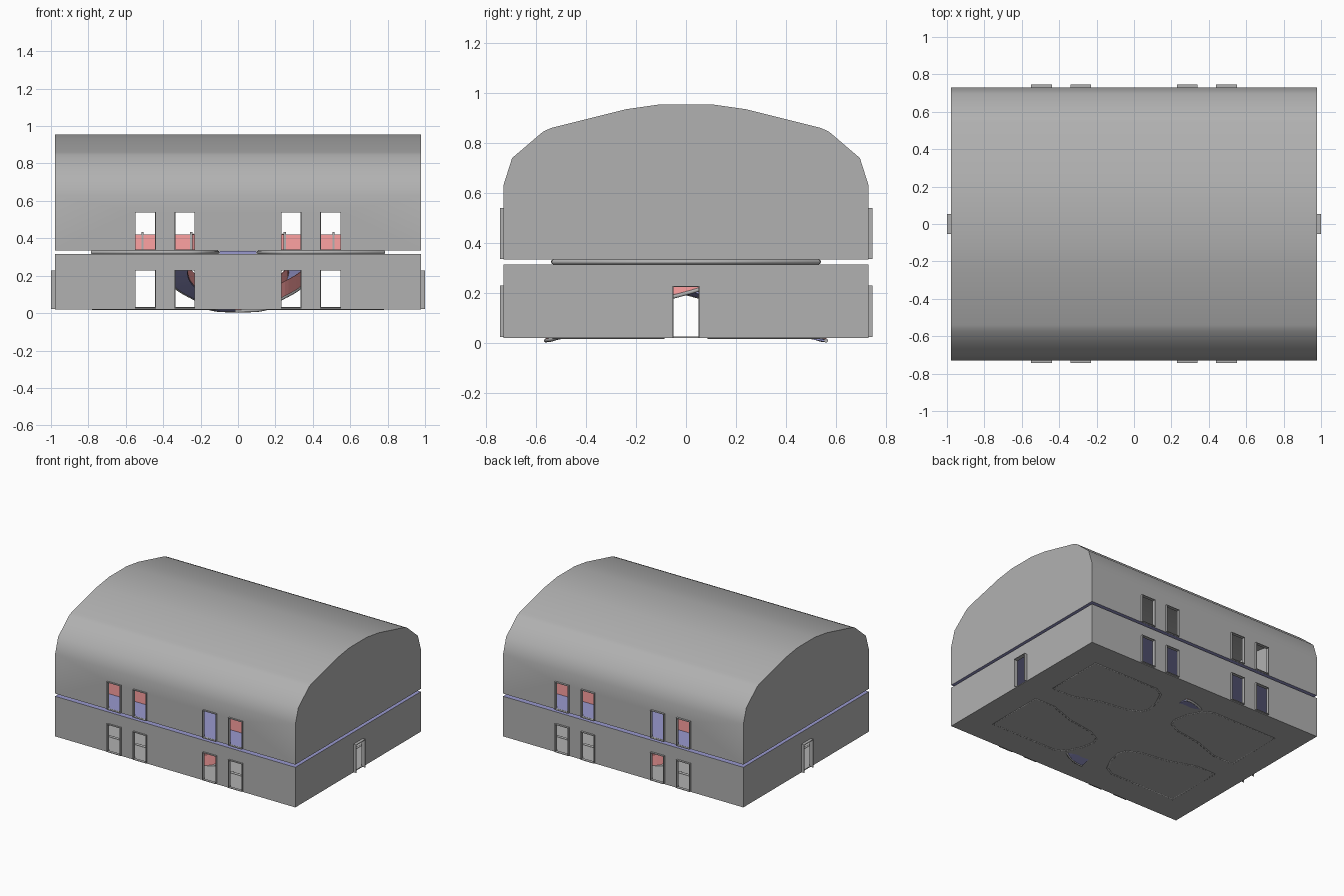
import bpy, bmesh, math

if "Cube" in bpy.data.objects:
    bpy.data.objects.remove(bpy.data.objects["Cube"])

def material(name, rgb):
    m = bpy.data.materials.new(name)
    m.diffuse_color = (*rgb, 1)
    m.use_nodes = True
    m.node_tree.nodes["Principled BSDF"].inputs["Base Color"].default_value = m.diffuse_color
    return m

blue = material("blue_floor", (0.32, 0.32, 0.62))
red = material("red_panel", (1.0, 0.36, 0.36))
grey = material("grey", (0.44, 0.44, 0.44))

def mesh_object(name, verts, faces, mats=(grey,), solid=0):
    me = bpy.data.meshes.new(name)
    me.from_pydata(verts, [], faces)
    for m in mats:
        me.materials.append(m)
    ob = bpy.data.objects.new(name, me)
    bpy.context.collection.objects.link(ob)
    if solid:
        mod = ob.modifiers.new("thickness", 'SOLIDIFY')
        mod.thickness = solid
        mod.offset = 0
    return ob

def boxes(name, spans, mats=(grey,)):
    verts, faces = [], []
    for x0, x1, y0, y1, z0, z1 in spans:
        b = len(verts)
        verts += [(x, y, z) for z in (z0, z1)
                  for x, y in ((x0, y0), (x1, y0), (x1, y1), (x0, y1))]
        faces += [[b + i for i in f] for f in
                  ((3, 2, 1, 0), (4, 5, 6, 7), (0, 1, 5, 4), (1, 2, 6, 5), (2, 3, 7, 6), (3, 0, 4, 7))]
    return mesh_object(name, verts, faces, mats)

def tube(name, points, radius, cyclic=False):
    cu = bpy.data.curves.new(name, 'CURVE')
    cu.dimensions = '3D'
    cu.bevel_depth = radius
    cu.bevel_resolution = 2
    cu.use_fill_caps = True
    cu.materials.append(grey)
    sp = cu.splines.new('POLY')
    sp.points.add(len(points) - 1)
    for p, co in zip(sp.points, points):
        p.co = (*co, 1)
    sp.use_cyclic_u = cyclic
    ob = bpy.data.objects.new(name, cu)
    bpy.context.collection.objects.link(ob)
    return ob

def shell(name, profile, openings, blue_up):
    # profile in y,z extruded along x, hollowed, then cut by the openings
    n = len(profile)
    verts = [(x, y, z) for x in (-0.978, 0.978) for y, z in profile]
    faces = [list(range(n))[::-1], list(range(n, 2 * n))]
    faces += [[i, (i + 1) % n, n + (i + 1) % n, n + i] for i in range(n)]
    ob = mesh_object(name, verts, faces, (grey, blue))
    bm = bmesh.new()
    bm.from_mesh(ob.data)
    bmesh.ops.recalc_face_normals(bm, faces=bm.faces)
    for f in bm.faces:
        if f.normal.z * blue_up > 0.99:
            f.material_index = 1
    bm.to_mesh(ob.data)
    bm.free()
    s = ob.modifiers.new("hollow", 'SOLIDIFY')
    s.thickness = 0.005
    s.offset = -1
    cutter = boxes(name + "_cutter", openings)
    cutter.hide_render = True
    cut = ob.modifiers.new("openings", 'BOOLEAN')
    cut.operation = 'DIFFERENCE'
    cut.solver = 'EXACT'
    cut.object = cutter
    bpy.ops.object.select_all(action='DESELECT')
    bpy.context.view_layer.objects.active = ob
    ob.select_set(True)
    for mod in ("hollow", "openings"):
        bpy.ops.object.modifier_apply(modifier=mod)
    bpy.data.objects.remove(cutter)
    bpy.ops.object.shade_smooth_by_angle(angle=math.radians(35))
    return ob

# Window and door positions
window_x = [(-0.547, -0.443), (-0.335, -0.233), (0.233, 0.335), (0.443, 0.547)]
def window_cuts(z0, z1):
    return [(a, b, min(s * 0.70, s * 0.76), max(s * 0.70, s * 0.76), z0, z1)
            for a, b in window_x for s in (-1, 1)]
doors = [(min(s * 0.95, s * 1.02), max(s * 0.95, s * 1.02), -0.05, 0.05, 0.026, 0.224)
         for s in (-1, 1)]

# Lower storey and vaulted upper storey
shell("lower_storey", [(-0.73, 0.02), (0.73, 0.02), (0.73, 0.315), (-0.73, 0.315)],
      window_cuts(0.027, 0.227) + doors, 1)
half = [(0.73, 0.335), (0.73, 0.63), (0.695, 0.74), (0.572, 0.845), (0.54, 0.86),
        (0.24, 0.935), (0.1, 0.955)]
shell("upper_storey_and_vault", half + [(-y, z) for y, z in half[::-1]],
      window_cuts(0.341, 0.537), -1)

# Projecting frames around windows and doors
t = 0.004
frames = []
for z0, z1 in ((0.025, 0.227), (0.336, 0.537)):
    for a, b in window_x:
        for y0, y1 in ((-0.743, -0.722), (0.722, 0.745)):
            frames += [(a - t, a, y0, y1, z0, z1 + t), (b, b + t, y0, y1, z0, z1 + t),
                       (a, b, y0, y1, z1, z1 + t), (a, b, y0, y1, z0, z0 + t)]
boxes("window_frames", frames)
frames = []
for x0, x1 in ((-1.0, -0.97), (0.97, 1.0)):
    frames += [(x0, x1, -0.05 - t, -0.05, 0.021, 0.228), (x0, x1, 0.05, 0.05 + t, 0.021, 0.228),
               (x0, x1, -0.05, 0.05, 0.224, 0.228)]
boxes("door_frames", frames)

# Four curved rims on the ground floor
pen = [(0.78, 0.09), (0.62, 0.09), (0.42, 0.16), (0.22, 0.19), (0.13, 0.235),
       (0.11, 0.29), (0.13, 0.39), (0.18, 0.49), (0.25, 0.53), (0.78, 0.53)]
for sx in (-1, 1):
    for sy in (-1, 1):
        tube("ground_rim", [(sx * x, sy * y, 0.025) for x, y in pen], 0.008, True)

# Upper floor: a rim and red balustrade on each side, with posts
side = pen[5:]
side = side + [(x, -y) for x, y in side[::-1]]
posts = []
for sx in (-1, 1):
    pts = [(sx * x, y) for x, y in side]
    tube("upper_rim", [(x, y, 0.325) for x, y in pts], 0.01, True)
    n = len(pts)
    mesh_object("balustrade", [(x, y, z) for z in (0.33, 0.42) for x, y in pts],
                [(i, (i + 1) % n, n + (i + 1) % n, n + i) for i in range(n)], (red,), 0.004)
    for px in (0.25, 0.51, 0.78):
        for y in (-0.53, 0.53):
            posts.append((sx * px - 0.006, sx * px + 0.006, y - 0.006, y + 0.006, 0.335, 0.435))
boxes("balustrade_posts", posts)
boxes("bridge_deck", [(-0.1, 0.1, -0.3, 0.3, 0.317, 0.333)], (blue,))

# Two curved ramps, half a turn apart
keys = [(-0.04, 0.006), (0.3, 0.01), (0.46, 0.022), (0.69, 0.075), (1.23, 0.145),
        (1.57, 0.195), (2.0, 0.265), (2.45, 0.335)]
def height(a):
    for (a0, z0), (a1, z1) in zip(keys, keys[1:]):
        if a <= a1:
            return z0 + (z1 - z0) * (a - a0) / (a1 - a0)
    return keys[-1][1]

steps = 32
angles = [-0.04 + 2.49 * i / steps for i in range(steps + 1)]
for turn in (0, math.pi):
    def at(inset, a, dz):
        return ((0.37 - inset) * math.sin(a + turn), (inset - 0.56) * math.cos(a + turn),
                height(a) + dz)
    def strip(name, in0, z0, in1, z1, mat, thick):
        verts = [v for a in angles for v in (at(in0, a, z0), at(in1, a, z1))]
        mesh_object(name, verts, [(2 * i, 2 * i + 1, 2 * i + 3, 2 * i + 2) for i in range(steps)],
                    (mat,), thick)
    strip("ramp_deck", 0.1, 0.022, 0, 0.003, blue, 0.008)
    strip("ramp_outer_panel", 0, 0.01, 0, 0.09, red, 0.004)
    strip("ramp_inner_panel", 0.1, 0.025, 0.1, 0.09, red, 0.004)
    tube("ramp_edge", [at(0, a, 0.004) for a in angles], 0.008)
